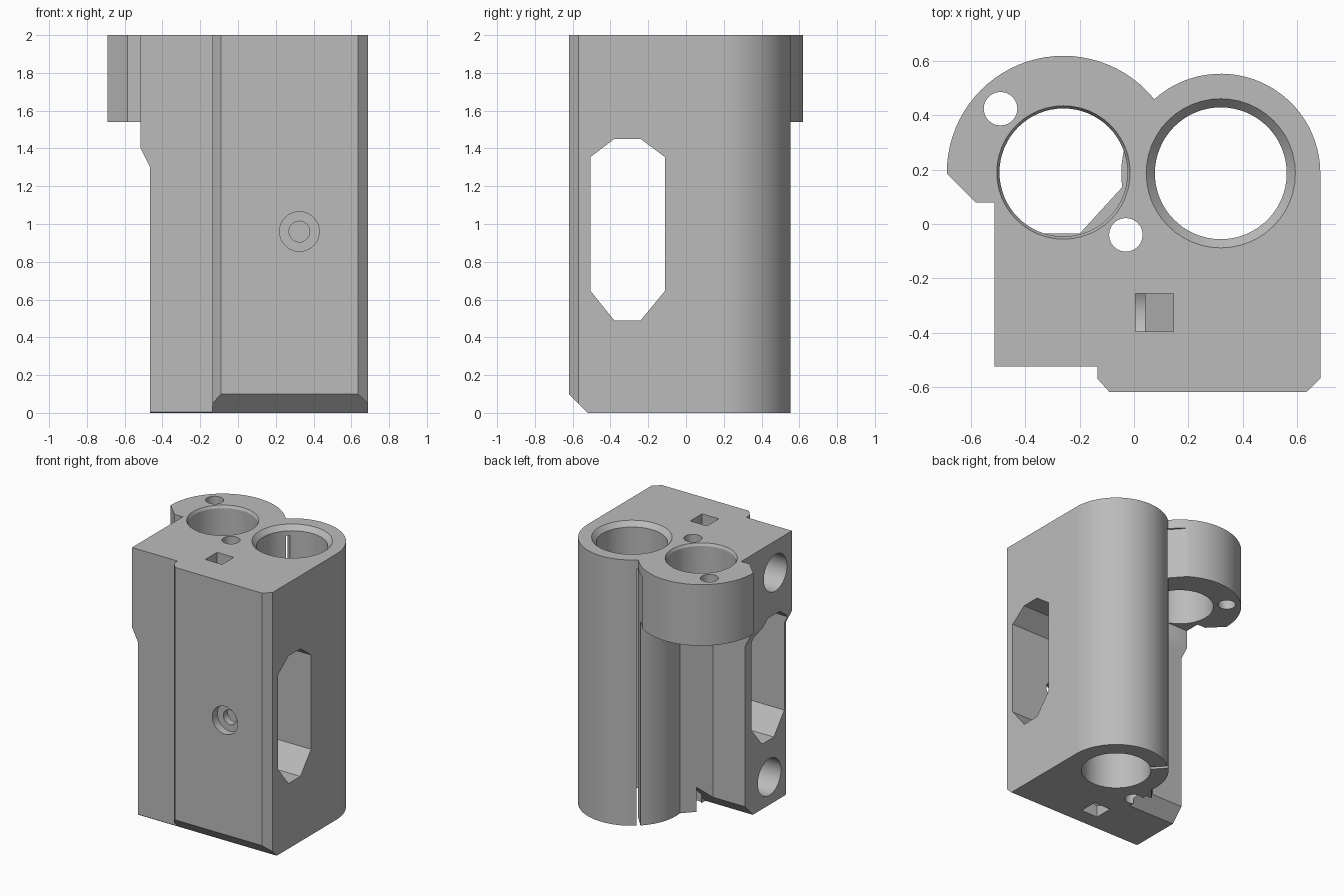
import bpy, bmesh
from math import cos, sin, radians
from mathutils import Vector, Matrix

old = bpy.data.objects.get("Cube")
if old:
    bpy.data.objects.remove(old, do_unlink=True)

grey = bpy.data.materials.new("plain_grey")
grey.use_nodes = True
colour = (0.5, 0.5, 0.5, 1)
grey.diffuse_color = colour
grey.node_tree.nodes["Principled BSDF"].inputs["Base Color"].default_value = colour


def prism(name, outline, start, end, axis="z"):
    """Extrude a 2D outline along an axis: z uses (x, y), y uses (x, z), x uses (y, z)."""
    place = {"z": lambda a, b, t: (a, b, t),
             "y": lambda a, b, t: (a, t, b),
             "x": lambda a, b, t: (t, a, b)}[axis]
    bm = bmesh.new()
    face = bm.faces.new([bm.verts.new(place(a, b, start)) for a, b in outline])
    ext = bmesh.ops.extrude_face_region(bm, geom=[face])
    moved = [v for v in ext["geom"] if isinstance(v, bmesh.types.BMVert)]
    bmesh.ops.translate(bm, verts=moved, vec=Vector(place(0, 0, end - start)))
    return finish(name, bm)


def finish(name, bm):
    bmesh.ops.recalc_face_normals(bm, faces=bm.faces)
    mesh = bpy.data.meshes.new(name)
    bm.to_mesh(mesh)
    bm.free()
    mesh.materials.append(grey)
    obj = bpy.data.objects.new(name, mesh)
    bpy.context.collection.objects.link(obj)
    return obj


def arc(cx, cy, r, a0=0, a1=360, n=48):
    steps = n if a1 - a0 == 360 else n + 1
    return [(cx + r * cos(radians(a0 + (a1 - a0) * i / n)),
             cy + r * sin(radians(a0 + (a1 - a0) * i / n))) for i in range(steps)]


def rectangle(a0, a1, b0, b1):
    return [(a0, b0), (a1, b0), (a1, b1), (a0, b1)]


def cone(name, cx, cy, z0, z1, r0, r1):
    bm = bmesh.new()
    bmesh.ops.create_cone(bm, cap_ends=True, segments=48, radius1=r0, radius2=r1,
                          depth=z1 - z0, matrix=Matrix.Translation((cx, cy, (z0 + z1) / 2)))
    return finish(name, bm)


def combine(target, tool, operation="DIFFERENCE"):
    mod = target.modifiers.new(tool.name, "BOOLEAN")
    mod.operation, mod.solver, mod.object = operation, "EXACT", tool
    bpy.context.view_layer.objects.active = target
    bpy.ops.object.modifier_apply(modifier=mod.name)
    bpy.data.objects.remove(tool, do_unlink=True)


BEARING = (0.32, 0.187)
NUT = (-0.26, 0.19)
ROD_Y = -0.327
ROD_Z = (0.21, 1.76)

# Main body with the round bearing housing and the slanted web behind it
body = prism("carriage_end_body",
             [(-0.465, -0.525), (-0.135, -0.525), (-0.135, -0.57), (-0.09, -0.62),
              (0.635, -0.62), (0.687, -0.57)]
             + arc(*BEARING, 0.367, 0, 188, 40)
             + [(-0.2, -0.035), (-0.465, -0.035)], 0, 2)

# Wider upper shoulder
combine(body, prism("shoulder", [(-0.465, 1.3), (-0.3, 1.3), (-0.3, 2), (-0.515, 2),
                                 (-0.515, 1.4)], -0.525, -0.035, "y"), "UNION")

# Nut holder on the upper back
combine(body, prism("nut_holder", arc(*NUT, 0.43, 0, 180, 40)
                    + [(-0.69, 0.185), (-0.585, 0.08), (-0.515, 0.08),
                       (-0.515, -0.1), (0.1, -0.1)], 1.54, 2), "UNION")

# Bevels along the bottom, front and back
combine(body, prism("front_bevel", [(-0.7, 0.18), (-0.7, -0.08), (-0.44, -0.08)],
                    -0.8, 0.8, "x"))
back_bevel = prism("back_bevel", [(-0.15, -0.02), (0.05, -0.02), (0.05, 0.185)],
                   -0.6, -0.07, "x")
combine(body, back_bevel)

# Bearing bore with a lead-in, and its clamping slit
combine(body, prism("bearing_bore", arc(*BEARING, 0.243, n=64), -0.1, 2.1))
combine(body, cone("bearing_lead_in", *BEARING, 1.96, 2.04, 0.24, 0.31))
slit = prism("slit", rectangle(0.15, 0.5, -0.014, 0.014), -0.1, 1.93)
slit.matrix_world = Matrix.Translation((*BEARING, 0)) @ Matrix.Rotation(radians(132), 4, "Z")
bpy.context.view_layer.update()
combine(body, slit)

# Nut bore and screw holes
combine(body, prism("nut_bore", arc(*NUT, 0.236, n=64), 1.5, 2.1))
combine(body, cone("nut_lead_in", *NUT, 1.98, 2.02, 0.236, 0.256))
combine(body, prism("outer_screw_hole", arc(-0.492, 0.425, 0.062, n=24), 1.4, 2.1))
combine(body, prism("inner_screw_hole", arc(-0.03, -0.04, 0.062, n=24), -0.1, 2.1))

# Belt window through the body
combine(body, prism("belt_window",
                    [(-0.505, 0.645), (-0.38, 0.49), (-0.24, 0.49), (-0.112, 0.645),
                     (-0.112, 1.355), (-0.24, 1.45), (-0.38, 1.45), (-0.505, 1.355)],
                    -0.8, 0.8, "x"))

# Rod sockets, each with a sloped inspection pocket
for z, way in zip(ROD_Z, (-1, 1)):
    combine(body, prism("rod_socket", arc(ROD_Y, z, 0.138, n=36), -0.8, 0.04, "x"))
    combine(body, prism("pocket", [(0.005, z), (0.04, z), (0.145, z + way * 0.12),
                                   (0.145, z + way * 0.3), (0.005, z + way * 0.3)],
                        ROD_Y - 0.07, ROD_Y + 0.07, "y"))

# Counterbored screw hole in the front wall
combine(body, prism("front_screw_head", arc(0.325, 0.96, 0.105, n=32), -0.7, -0.56, "y"))
combine(body, prism("front_screw_hole", arc(0.325, 0.96, 0.055, n=32), -0.7, -0.4, "y"))

# Smooth the curved walls, keep the edges crisp
bpy.ops.object.select_all(action="DESELECT")
body.select_set(True)
bpy.context.view_layer.objects.active = body
bpy.ops.object.shade_smooth_by_angle(angle=radians(25))
